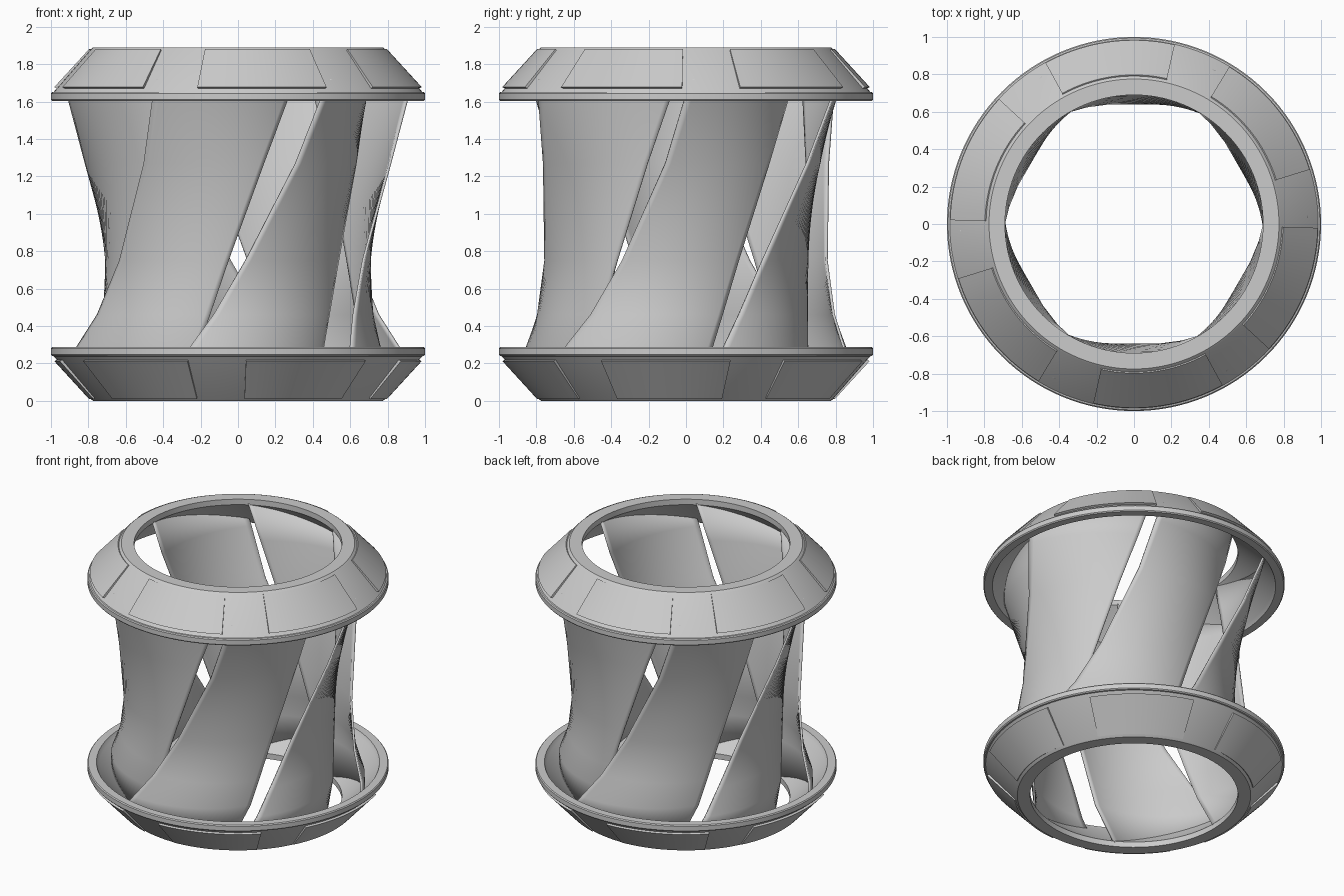
import bpy, bmesh
from math import sin, cos, radians, pi

if "Cube" in bpy.data.objects:
    bpy.data.objects.remove(bpy.data.objects["Cube"])

H = 1.89


def polar(r, deg, z):
    # angle measured from the front (-y) towards +x
    a = radians(deg)
    return (r * sin(a), -r * cos(a), z)


def finish(name, bm, angle=30):
    bmesh.ops.recalc_face_normals(bm, faces=bm.faces)
    me = bpy.data.meshes.new(name)
    bm.to_mesh(me)
    bm.free()
    ob = bpy.data.objects.new(name, me)
    bpy.context.collection.objects.link(ob)
    bpy.ops.object.select_all(action='DESELECT')
    ob.select_set(True)
    bpy.context.view_layer.objects.active = ob
    bpy.ops.object.shade_smooth_by_angle(angle=radians(angle))
    return ob


def sweep(name, profile, a0, a1, n):
    # revolve a closed (r, z) profile; partial sweeps get end caps
    bm = bmesh.new()
    full = abs(a1 - a0) >= 360
    rows = [[bm.verts.new(polar(r, a0 + (a1 - a0) * i / n, z)) for r, z in profile]
            for i in range(n if full else n + 1)]
    m = len(profile)
    for i in range(n):
        p, q = rows[i], rows[(i + 1) % len(rows)]
        for j in range(m):
            k = (j + 1) % m
            bm.faces.new((p[j], p[k], q[k], q[j]))
    if not full:
        bm.faces.new(rows[0])
        bm.faces.new(rows[-1])
    return finish(name, bm)


# End rings: conical shells with a thin outer lip
ring = [(0.69, 0), (0.775, 0), (0.785, 0.008), (0.985, 0.238), (0.994, 0.24),
        (1.0, 0.247), (1.0, 0.28), (0.994, 0.287), (0.94, 0.287),
        (0.925, 0.26), (0.69, 0.04)]
# Raised panel section lying on the cone
panel = [(0.78, 0.022), (0.797, 0.010), (0.983, 0.213), (0.955, 0.225)]


def flip(profile):
    return [(r, H - z) for r, z in profile]


sweep("bottom_ring", ring, 0, 360, 128)
sweep("top_ring", flip(ring), 0, 360, 128)
for k in range(6):
    sweep(f"bottom_panel_{k+1}", panel, 2.5 + 60 * k, 44 + 60 * k, 16)
    sweep(f"top_panel_{k+1}", flip(panel), -12.8 + 60 * k, 28.8 + 60 * k, 16)

# Twisted blades: outer (trailing) and inner (leading) edges as z, radius, angle
outer = [(0.17, 0.92, -22), (0.29, 0.88, -16.8), (0.46, 0.80, -9.4), (0.75, 0.752, 3),
         (1.27, 0.82, 22.2), (1.60, 0.90, 29.3), (1.72, 0.925, 32)]
inner = [(0.03, 0.695, -29), (0.29, 0.68, -18), (0.46, 0.662, -13), (0.75, 0.648, -4.5),
         (1.27, 0.66, 12), (1.60, 0.68, 22.4), (1.86, 0.695, 29.5)]
bulge = [0.0, 0.01, 0.0, -0.005, -0.01, -0.018, -0.02]
COLS = 24


def blade(name, turn):
    bm = bmesh.new()
    rows = []
    for (z0, r0, a0), (z1, r1, a1), b in zip(outer, inner, bulge):
        row = []
        for i in range(COLS + 1):
            t = i / COLS
            a = (a0 - 60) * (1 - t) + a1 * t + turn
            r = r0 * (1 - t) + r1 * t + b * 4 * t * (1 - t)
            row.append(bm.verts.new(polar(r, a, z0 * (1 - t) + z1 * t)))
        rows.append(row)
    for p, q in zip(rows, rows[1:]):
        for i in range(COLS):
            bm.faces.new((p[i], p[i + 1], q[i + 1], q[i]))
    ob = finish(name, bm, 35)
    mod = ob.modifiers.new("thickness", 'SOLIDIFY')
    mod.thickness = 0.014
    mod.offset = 0


for k in range(6):
    blade(f"blade_{k+1}", 60 * k)
